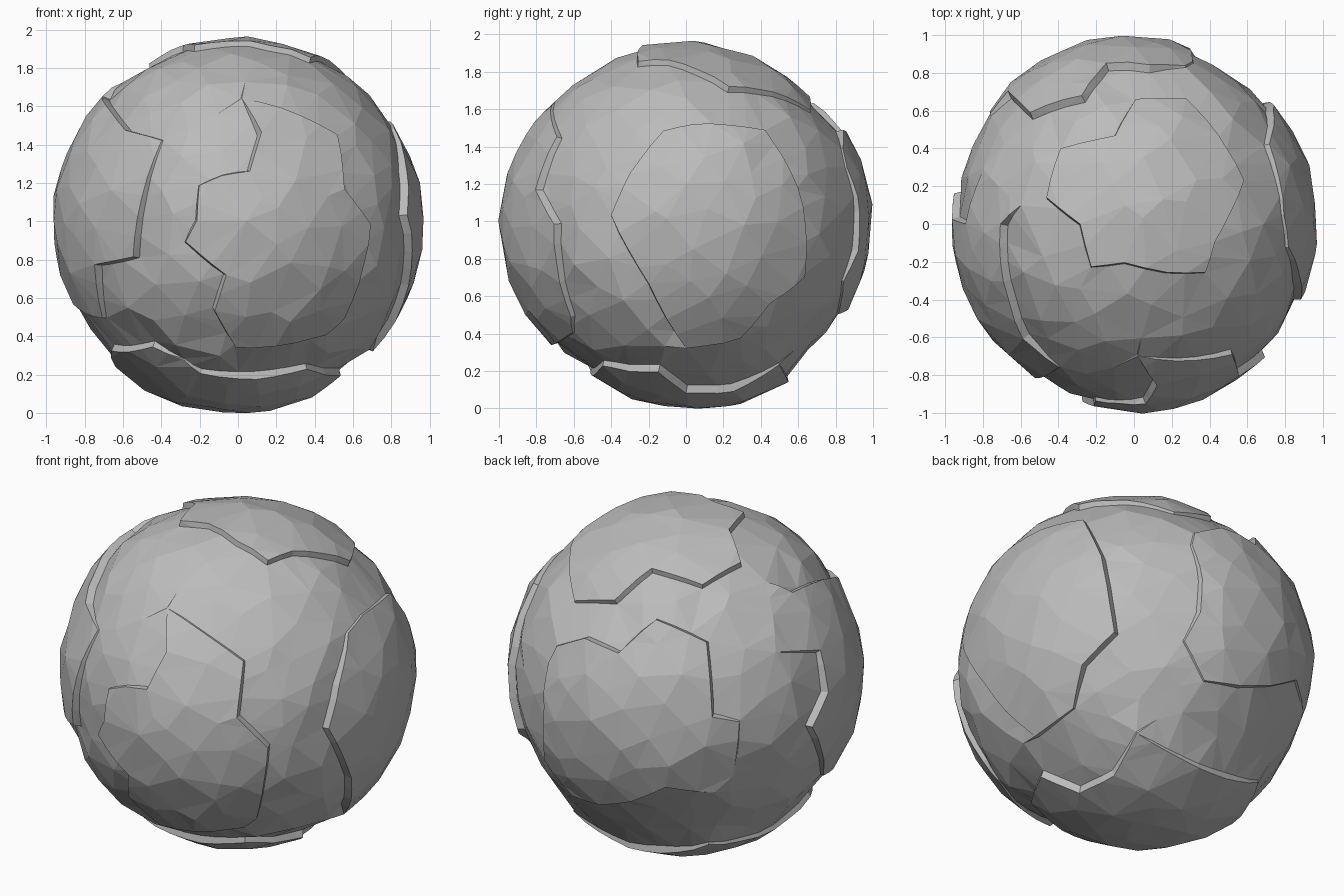
import bpy, bmesh, math, random
from mathutils import Matrix, Vector

cube = bpy.data.objects.get("Cube")
if cube:
    bpy.data.objects.remove(cube)
random.seed(4)

RADIUS = 0.97      # radius on which the plate outlines are drawn
DROP = 0.04        # full height of a plate wall
LEDGE = 0.018      # how far the wall of a plate leans out


def outline(turn, tilt, *points):
    """Directions on the ball for flat points seen along a given heading.
    A third number fades the wall there, from one (full) to zero (none)."""
    spin = (Matrix.Rotation(math.radians(turn), 3, 'Z')
            @ Matrix.Rotation(math.radians(90 - tilt), 3, 'X'))
    result = []
    for u, v, *fade in points:
        depth = math.sqrt(max(0, RADIUS ** 2 - u * u - v * v))
        direction = (spin @ Vector((u, v, depth))).normalized()
        result.append((direction, fade[0] if fade else 1))
    return result


# Raised plates, one per side of the ball
front_plate = outline(0, 0, (.02, .67, .1), (.12, .48), (.06, .28, .9),
                      (-.08, .26, .4), (-.2, .21, .5), (-.21, .03),
                      (-.27, -.08), (-.06, -.25), (-.12, -.44), (-.01, -.64),
                      (.3, -.62, .3), (.47, -.58, .2), (.56, -.49, .6),
                      (.68, .01), (.54, .19), (.51, .47, .7))
side_plate = outline(90, 0, (-.12, .51, .4), (-.3, .28), (-.4, .06),
                     (-.2, -.31), (0, -.66), (.3, -.61, .3), (.45, -.42),
                     (.64, -.27), (.64, 0), (.6, .2), (.42, .51, .7),
                     (.05, .55, .3))
back_plate = outline(215, 25, (-.7, .15, .2), (-.54, .19), (-.36, .11),
                     (-.16, .29), (.11, .17), (.14, -.23), (.29, -.26, .3),
                     (.24, -.65, 0), (-.11, -.61, .3), (-.3, -.69, .4))
back_plate += outline(145, -25, (.52, -.11, .9), (.32, -.1, .2), (.2, .11, .2),
                      (.28, .27, .8), (.29, .46, .7), (.24, .66, .2))
far_plate = outline(0, 90, (-.6, .1, 0), (-.7, 0), (-.68, -.3), (-.58, -.6))
far_plate += outline(0, 0, (-.4, .45, .1), (-.5, .16, .7), (-.55, -.16),
                     (-.75, -.2), (-.72, -.49, .5))
far_plate += outline(215, 25, (.76, -.56, .4), (.69, -.29), (.77, -.1),
                     (.73, .13, .7), (.49, .12, 0))
top_plate = outline(0, 90, (-.39, .4, .6), (-.1, .47, .7), (.01, .67, .7),
                    (.28, .68, .3), (.45, .47, .6), (.58, .23, .8),
                    (.42, -.09, .7), (.37, -.25, .7), (.17, -.25, .7),
                    (-.05, -.2, .7), (-.22, -.22, .8), (-.28, 0, .8),
                    (-.46, .14, .8))
bottom_plate = outline(0, 0, (-.67, -.66, .9), (-.46, -.65, .8),
                       (-.3, -.73, .1), (-.2, -.79, .6), (.1, -.82),
                       (.37, -.77, .7))
bottom_plate += outline(90, 0, (-.15, -.79), (0, -.89), (.25, -.87))
bottom_plate += outline(145, -25, (-.04, -.4, .2), (.46, -.59), (.66, -.59, .3))


def sides(ring):
    return zip(ring, ring[1:] + ring[:1])


def subdivide(ring, step=0.12):
    """Add points so that no side of the ring is longer than the step."""
    out = []
    for (a, fade_a), (b, fade_b) in sides(ring):
        parts = max(1, math.ceil((b - a).length / step))
        for i in range(parts):
            t = i / parts
            out.append((a.lerp(b, t).normalized(), fade_a + (fade_b - fade_a) * t))
    return out


def middle(ring):
    return sum((p for p, fade in ring), Vector()).normalized()


def wind(ring):
    """Order a ring counterclockwise as seen from outside."""
    area = sum((a[0].cross(b[0]) for a, b in sides(ring)), Vector())
    return ring if area.dot(middle(ring)) > 0 else ring[::-1]


def inside(p, ring):
    if p.dot(middle(ring)) < 0.2:
        return False
    total = 0
    for (a, _), (b, _) in sides(ring):
        a, b = a - p * a.dot(p), b - p * b.dot(p)
        total += math.atan2(p.dot(a.cross(b)), a.dot(b))
    return abs(total) > math.pi


class Plate:
    """A raised patch with a crest height, a bulge and a tilt."""

    def __init__(self, ring, crest, bulge, tilt):
        self.ring = wind(subdivide(ring))
        self.crest, self.bulge, self.tilt = crest, bulge, Vector(tilt)
        self.centre = middle(self.ring)

    def height(self, p):
        return self.crest - self.bulge * (1 - p.dot(self.centre)) + self.tilt.dot(p)


plates = [Plate(front_plate, 1.0, 0.1, (0, 0, .02)),
          Plate(back_plate, 1.0, 0.1, (0, 0, .01)),
          Plate(side_plate, 0.972, 0, (0, 0, .015)),
          Plate(far_plate, 0.97, 0, (0, 0, .02)),
          Plate(top_plate, 0.99, 0, (0, -.04, 0)),
          Plate(bottom_plate, 0.98, 0.05, (-.01, .05, 0))]


def ground_height(p):
    """Height of the stone between the plates."""
    return 0.953 + 0.016 * p.z - 0.012 * p.y


directions, heights = [], []

# Each plate edge has an upper rim and a lower rim, merging where it fades
for plate in plates:
    ring = plate.ring
    for i, (p, fade) in enumerate(ring):
        along = ring[(i + 1) % len(ring)][0] - ring[i - 1][0]
        outward = along.cross(p).normalized()
        rim = plate.height(p) - 0.4 * DROP * (1 - fade) + random.uniform(-.004, .004)
        directions.append(p)
        heights.append(rim)
        if fade > 0.05:
            lean = LEDGE * max(fade, 0.4)
            directions.append((p + outward * lean).normalized())
            heights.append(rim - DROP * fade)

# Scattered points give the rough facets
rims = list(directions)
number = 360
for i in range(number):
    z = 1 - (2 * i + 1) / number
    flat = math.sqrt(1 - z * z)
    angle = i * math.pi * (3 - math.sqrt(5))
    p = Vector((flat * math.cos(angle), flat * math.sin(angle), z))
    p = (p + Vector([random.uniform(-.05, .05) for _ in range(3)])).normalized()
    if min((p - q).length for q in rims) > 0.1:
        level = max([plate.height(p) for plate in plates if inside(p, plate.ring)],
                    default=ground_height(p))
        directions.append(p)
        heights.append(level + random.uniform(-.008, .008))

# Wrap the points in a skin, then push each one to its height
bm = bmesh.new()
verts = [bm.verts.new(p) for p in directions]
bmesh.ops.convex_hull(bm, input=verts)
for v, h in zip(verts, heights):
    v.co *= h
bmesh.ops.recalc_face_normals(bm, faces=bm.faces)

# Stand the rock on the ground
ground = min(v.co.z for v in bm.verts)
bmesh.ops.translate(bm, verts=bm.verts, vec=(0, 0, -ground))

mesh = bpy.data.meshes.new("round_boulder")
bm.to_mesh(mesh)
bm.free()
boulder = bpy.data.objects.new("round_boulder", mesh)
bpy.context.collection.objects.link(boulder)

stone = bpy.data.materials.new("stone_grey")
stone.use_nodes = True
grey = (0.5, 0.5, 0.5, 1)
stone.diffuse_color = grey
stone.node_tree.nodes["Principled BSDF"].inputs["Base Color"].default_value = grey
mesh.materials.append(stone)
